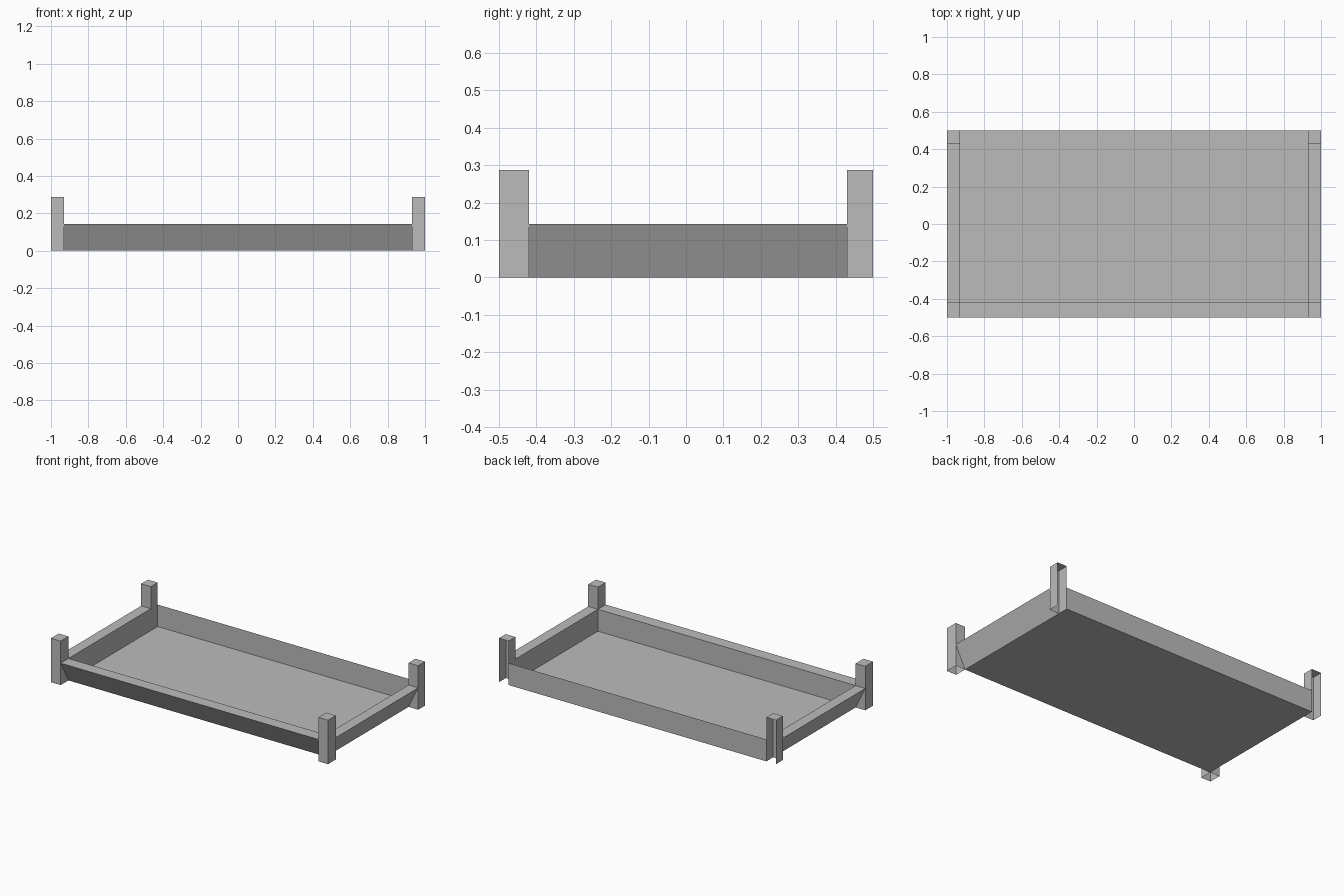
import bpy
import bmesh
from mathutils import Vector

cube = bpy.data.objects.get("Cube")
if cube:
    bpy.data.objects.remove(cube, do_unlink=True)

# Main sizes: outer half width/depth, inner edges, rail and post heights
HALF_X, HALF_Y = 1.0, 0.5
IN_X, FRONT_Y, BACK_Y = 0.93, -0.42, 0.43
RAIL_H, POST_H = 0.143, 0.287

grey = bpy.data.materials.new("plain grey")
grey.use_nodes = True
colour = (0.5, 0.5, 0.5, 1.0)
grey.diffuse_color = colour
grey.node_tree.nodes["Principled BSDF"].inputs["Base Color"].default_value = colour


def finish(name, bm, recalc=True):
    if recalc:
        bmesh.ops.recalc_face_normals(bm, faces=bm.faces[:])
    mesh = bpy.data.meshes.new(name)
    bm.to_mesh(mesh)
    bm.free()
    mesh.materials.append(grey)
    obj = bpy.data.objects.new(name, mesh)
    bpy.context.collection.objects.link(obj)
    return obj


def sheet(name, corners):
    bm = bmesh.new()
    bm.faces.new([bm.verts.new(c) for c in corners])
    return finish(name, bm, recalc=False)


def post(name, x0, x1, y0, y1, open_back):
    """Hollow box post, open underneath and optionally at the back."""
    bm = bmesh.new()
    bmesh.ops.create_cube(bm, size=1)
    for v in bm.verts:
        v.co = Vector((x1 if v.co.x > 0 else x0,
                       y1 if v.co.y > 0 else y0,
                       POST_H if v.co.z > 0 else 0))
    bm.normal_update()
    gone = [f for f in bm.faces
            if f.normal.z < -0.5 or (open_back and f.normal.y > 0.5)]
    bmesh.ops.delete(bm, geom=gone, context='FACES')
    return finish(name, bm)


def rail(name, start, end, outward):
    """Wedge rail: flat top, upright inner face, outer face sloping inward."""
    bm = bmesh.new()
    up = Vector((0, 0, RAIL_H))
    out = Vector(outward)
    profile = [Vector(), out + up, up]
    rings = [[bm.verts.new(Vector(p) + q) for q in profile] for p in (start, end)]
    a, b = rings
    for i in range(3):
        j = (i + 1) % 3
        bm.faces.new((a[i], a[j], b[j], b[i]))
    return finish(name, bm)


# Floor and thin upright back panel
sheet("floor", [(-IN_X, FRONT_Y, 0), (IN_X, FRONT_Y, 0),
                (IN_X, HALF_Y, 0), (-IN_X, HALF_Y, 0)])
sheet("back_panel", [(IN_X, HALF_Y, 0), (-IN_X, HALF_Y, 0),
                     (-IN_X, HALF_Y, RAIL_H), (IN_X, HALF_Y, RAIL_H)])

# Front rail
rail("front_rail", (-IN_X, FRONT_Y, 0), (IN_X, FRONT_Y, 0),
     (0, -HALF_Y - FRONT_Y, 0))

# Side rails and corner posts, mirrored left and right
for side, s in (("left", 1), ("right", -1)):
    rail(side + "_rail", (s * IN_X, FRONT_Y, 0), (s * IN_X, BACK_Y, 0),
         (s * (HALF_X - IN_X), 0, 0))
    x0, x1 = sorted((s * IN_X, s * HALF_X))
    post("front_" + side + "_post", x0, x1, -HALF_Y, FRONT_Y, False)
    post("back_" + side + "_post", x0, x1, BACK_Y, HALF_Y, True)
